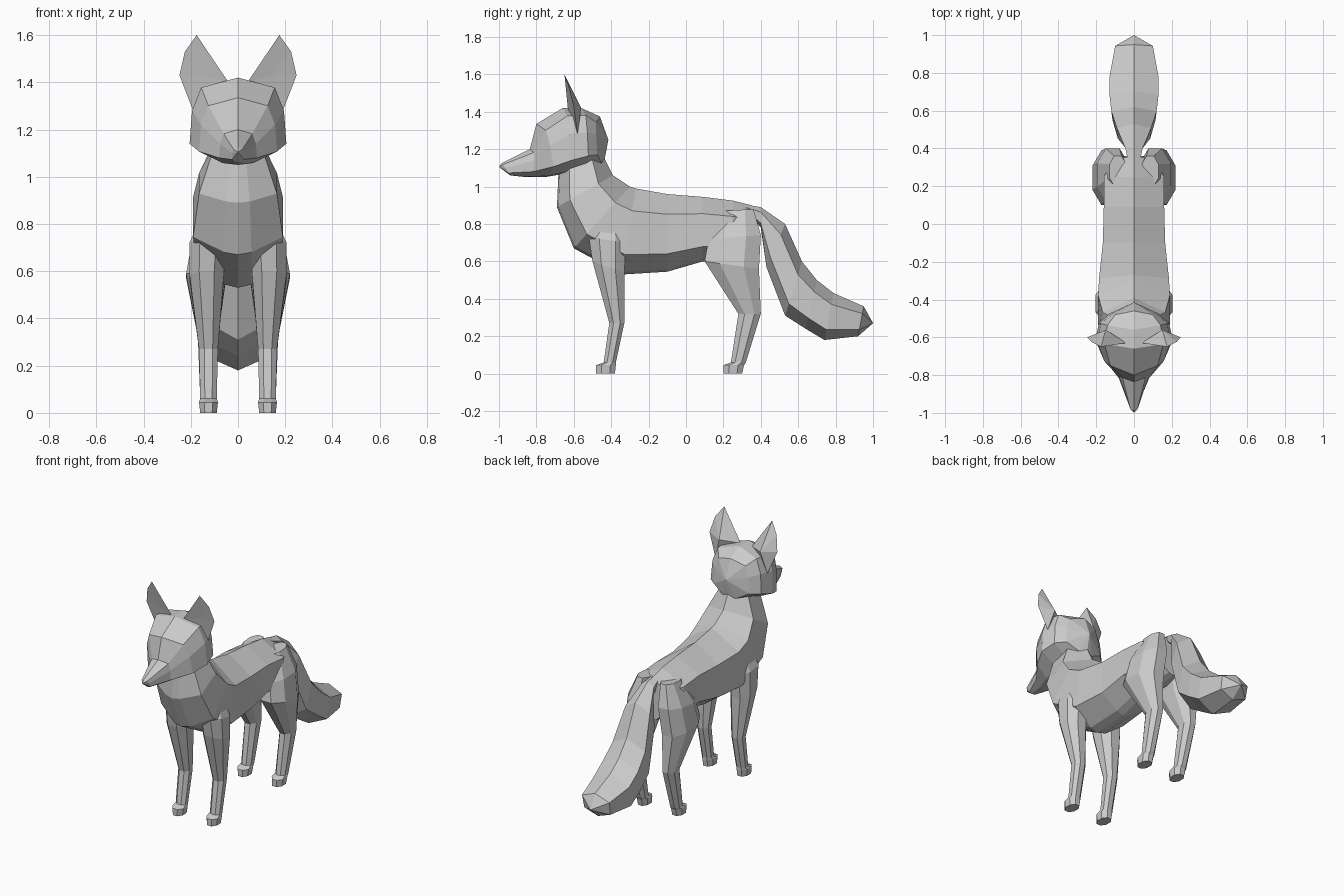
import bpy
import bmesh
from mathutils import Vector

default_cube = bpy.data.objects.get("Cube")
if default_cube:
    bpy.data.objects.remove(default_cube, do_unlink=True)

# One plain coat colour
coat = bpy.data.materials.new("light_grey")
coat.use_nodes = True
grey = (0.6, 0.6, 0.6, 1)
coat.diffuse_color = grey
coat.node_tree.nodes["Principled BSDF"].inputs["Base Color"].default_value = grey


def finish(name, bm, mirrored=False):
    """Turn a bmesh into a flat-shaded object, optionally mirrored to the other side."""
    bmesh.ops.recalc_face_normals(bm, faces=bm.faces)
    mesh = bpy.data.meshes.new(name)
    bm.to_mesh(mesh)
    bm.free()
    mesh.materials.append(coat)
    part = bpy.data.objects.new(name, mesh)
    bpy.context.collection.objects.link(part)
    if mirrored:
        part.modifiers.new("other_side", "MIRROR").use_axis[0] = True
    return part


def loft(name, rings, start_tip=None, end_tip=None, mirrored=False):
    """Skin a row of equal rings; each end closes flat or to a point."""
    bm = bmesh.new()
    loops = [[bm.verts.new(point) for point in ring] for ring in rings]
    count = len(loops[0])
    for near, far in zip(loops, loops[1:]):
        for i in range(count):
            j = (i + 1) % count
            bm.faces.new((near[i], near[j], far[j], far[i]))
    for loop, tip in ((loops[0], start_tip), (loops[-1], end_tip)):
        if tip:
            apex = bm.verts.new(tip)
            for i in range(count):
                bm.faces.new((loop[i], loop[(i + 1) % count], apex))
        else:
            bm.faces.new(loop)
    return finish(name, bm, mirrored)


def spine_ring(profile, top_y, top_z, low_y, low_z, width, sweep=0):
    """Symmetric ring hung between a top and a bottom point on the centre line.
    The profile gives (share of half width, share of the way down)."""
    top, low = Vector((0, top_y, top_z)), Vector((0, low_y, low_z))
    half = []
    for share, down in profile:
        point = top.lerp(low, down)
        half.append(point + Vector((share * width, share * sweep, 0)))
    other = [Vector((-p.x, p.y, p.z)) for p in reversed(half) if p.x > 0]
    return half + other


def leg_ring(front_y, front_z, back_y, back_z, inner, outer, cut=0.28):
    """Chamfered box ring around a leg, sloping from front to back."""
    corners = ((cut, 0), (1 - cut, 0), (1, cut), (1, 1 - cut),
               (1 - cut, 1), (cut, 1), (0, 1 - cut), (0, cut))
    ring = []
    for across, along in corners:
        ring.append(Vector((inner + (outer - inner) * across,
                            front_y + (back_y - front_y) * along,
                            front_z + (back_z - front_z) * along)))
    return ring


# Body: from the neck down the chest and along the back to the rump
body_profile = ((0, 0), (1, .26), (1, .77), (.3, .97), (0, 1))
body_stations = (
    (-.44, 1.16, -.68, 1.12, .1),
    (-.39, 1.06, -.69, .89, .165),
    (-.3, 1, -.6, .67, .19),
    (-.27, .99, -.34, .53, .185),
    (-.1, .96, -.1, .545, .165),
    (.09, .945, .09, .6, .16),
    (.25, .925, .25, .6, .16),
    (.35, .9, .36, .62, .1),
)
loft("body", [spine_ring(body_profile, *s) for s in body_stations])

# Head: from the back of the skull to the nose
head_profile = ((0, 0), (.76, .12), (.95, .4), (1, .8), (.4, .97), (0, 1))
head_stations = (
    (-.46, 1.375, -.44, 1.12, .13, -.03),
    (-.56, 1.42, -.55, 1.1, .185, .03),
    (-.66, 1.42, -.64, 1.07, .205, .03),
    (-.8, 1.335, -.76, 1.05, .165, .06),
    (-.835, 1.2, -.85, 1.05, .08, .03),
    (-.985, 1.125, -.94, 1.06, .025),
)
loft("head", [spine_ring(head_profile, *s) for s in head_stations],
     start_tip=(0, -.415, 1.25), end_tip=(0, -1, 1.105))

# Ears: a pointed outline with a hollow front and a ridged back
ear_outline = ((.04, -.63, 1.4), (.19, -.58, 1.28), (.248, -.6, 1.43),
               (.225, -.625, 1.53), (.175, -.65, 1.6))
ear = bmesh.new()
rim = [ear.verts.new(p) for p in ear_outline]
for middle in ((.15, -.615, 1.43), (.15, -.56, 1.42)):
    centre = ear.verts.new(middle)
    for i, vert in enumerate(rim):
        ear.faces.new((vert, rim[(i + 1) % len(rim)], centre))
finish("ears", ear, mirrored=True)

# Legs with paws, built on one side and mirrored
front_leg = (
    (-.5, .8, -.34, .8, .05, .17),
    (-.52, .73, -.32, .7, .05, .205),
    (-.5, .6, -.33, .54, .06, .205),
    (-.41, .27, -.33, .27, .085, .165),
    (-.44, .06, -.375, .06, .09, .16),
    (-.48, .045, -.375, .045, .085, .165),
    (-.48, 0, -.38, 0, .09, .16),
)
hind_leg = (
    (.2, .87, .36, .88, .04, .13),
    (.12, .72, .4, .74, .03, .195),
    (.1, .6, .39, .56, .05, .22),
    (.28, .32, .4, .32, .085, .17),
    (.24, .06, .32, .06, .09, .16),
    (.2, .045, .31, .045, .085, .165),
    (.2, 0, .3, 0, .09, .16),
)
for name, stations in (("front_legs", front_leg), ("hind_legs", hind_leg)):
    loft(name, [leg_ring(*s) for s in stations], mirrored=True)

# Tail: a bushy brush tapering to a point
tail_profile = ((0, 0), (1, .24), (.95, .78), (0, 1))
tail_stations = (
    (.31, .905, .35, .84, .03),
    (.4, .89, .4, .78, .045),
    (.53, .8, .43, .57, .09),
    (.62, .6, .53, .31, .12),
    (.7, .5, .64, .24, .13),
    (.79, .43, .74, .18, .13),
    (.95, .36, .92, .2, .1),
)
loft("tail", [spine_ring(tail_profile, *s) for s in tail_stations],
     end_tip=(0, 1, .27))
